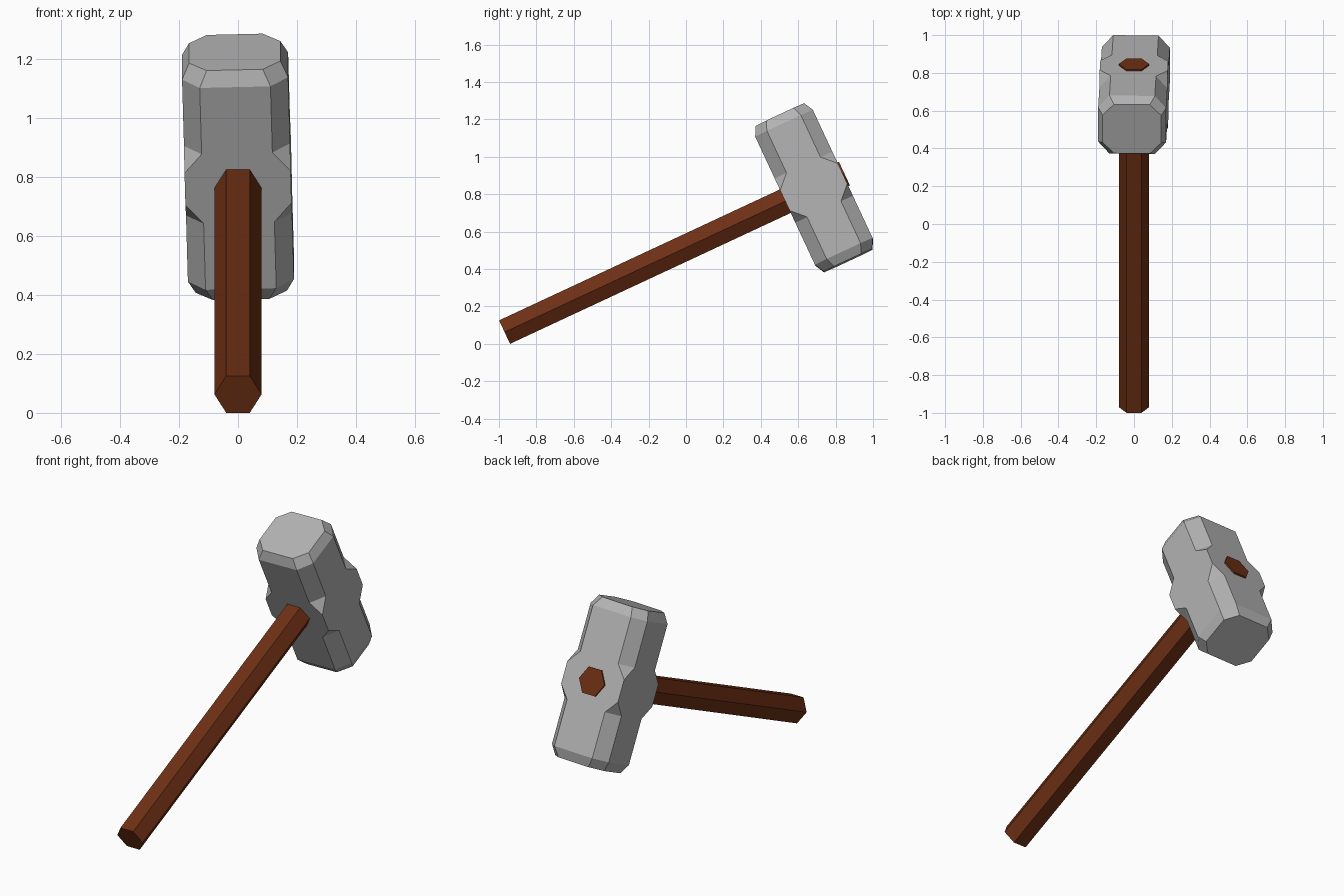
import bpy, bmesh, math
from mathutils import Matrix

if "Cube" in bpy.data.objects:
    bpy.data.objects.remove(bpy.data.objects["Cube"])

# local frame: x across, y along the handle, z along the head
FRAME = Matrix.Translation((0, -0.97, 0.063)) @ Matrix.Rotation(math.radians(25), 4, 'X')


def material(name, rgb):
    m = bpy.data.materials.new(name)
    m.diffuse_color = (*rgb, 1)
    m.use_nodes = True
    m.node_tree.nodes["Principled BSDF"].inputs["Base Color"].default_value = m.diffuse_color
    return m


def loft(name, rings, matrix, mat):
    """Join rings of points into a closed solid."""
    bm = bmesh.new()
    loops = [[bm.verts.new(p) for p in ring] for ring in rings]
    n = len(loops[0])
    for a, b in zip(loops, loops[1:]):
        for i in range(n):
            j = (i + 1) % n
            bm.faces.new((a[i], a[j], b[j], b[i]))
    bm.faces.new(loops[0][::-1])
    bm.faces.new(loops[-1])
    bmesh.ops.remove_doubles(bm, verts=bm.verts, dist=0.0001)
    bmesh.ops.recalc_face_normals(bm, faces=bm.faces)
    bm.transform(matrix)
    me = bpy.data.meshes.new(name)
    bm.to_mesh(me)
    bm.free()
    me.materials.append(mat)
    ob = bpy.data.objects.new(name, me)
    bpy.context.collection.objects.link(ob)
    return ob


def octagon(hx, fx, hy, fy, z):
    """Rectangle hx by hy with corners cut back to fx and fy."""
    return [(hx, -fy, z), (hx, fy, z), (fx, hy, z), (-fx, hy, z),
            (-hx, fy, z), (-hx, -fy, z), (-fx, -hy, z), (fx, -hy, z)]


def hexagon(r, y):
    return [(r * math.cos(i * math.pi / 3), y, r * math.sin(i * math.pi / 3))
            for i in range(6)]


wood = material("brown wood", (0.155, 0.029, 0.007))
steel = material("grey steel", (0.45, 0.45, 0.45))

# handle: six-sided bar, just poking through the head
loft("handle", [hexagon(0.08, 0), hexagon(0.08, 2.005)], FRAME, wood)

# head: bevelled ends, chamfered arms, square block in the middle
end = (0.155, 0.095, 0.143, 0.08)
arm = (0.18, 0.12, 0.17, 0.10)
block = (0.18, 0.18, 0.17, 0.17)
half = [(end, 0.43), (arm, 0.378), (arm, 0.13), (block, 0.06)]
rings = [octagon(*s, -z) for s, z in half] + [octagon(*s, z) for s, z in reversed(half)]
# the head sits slightly twisted on the handle
twist = Matrix.Translation((0, 1.826, 0)) @ Matrix.Rotation(math.radians(-1.5), 4, 'Y')
loft("hammer_head", rings, FRAME @ twist, steel)
